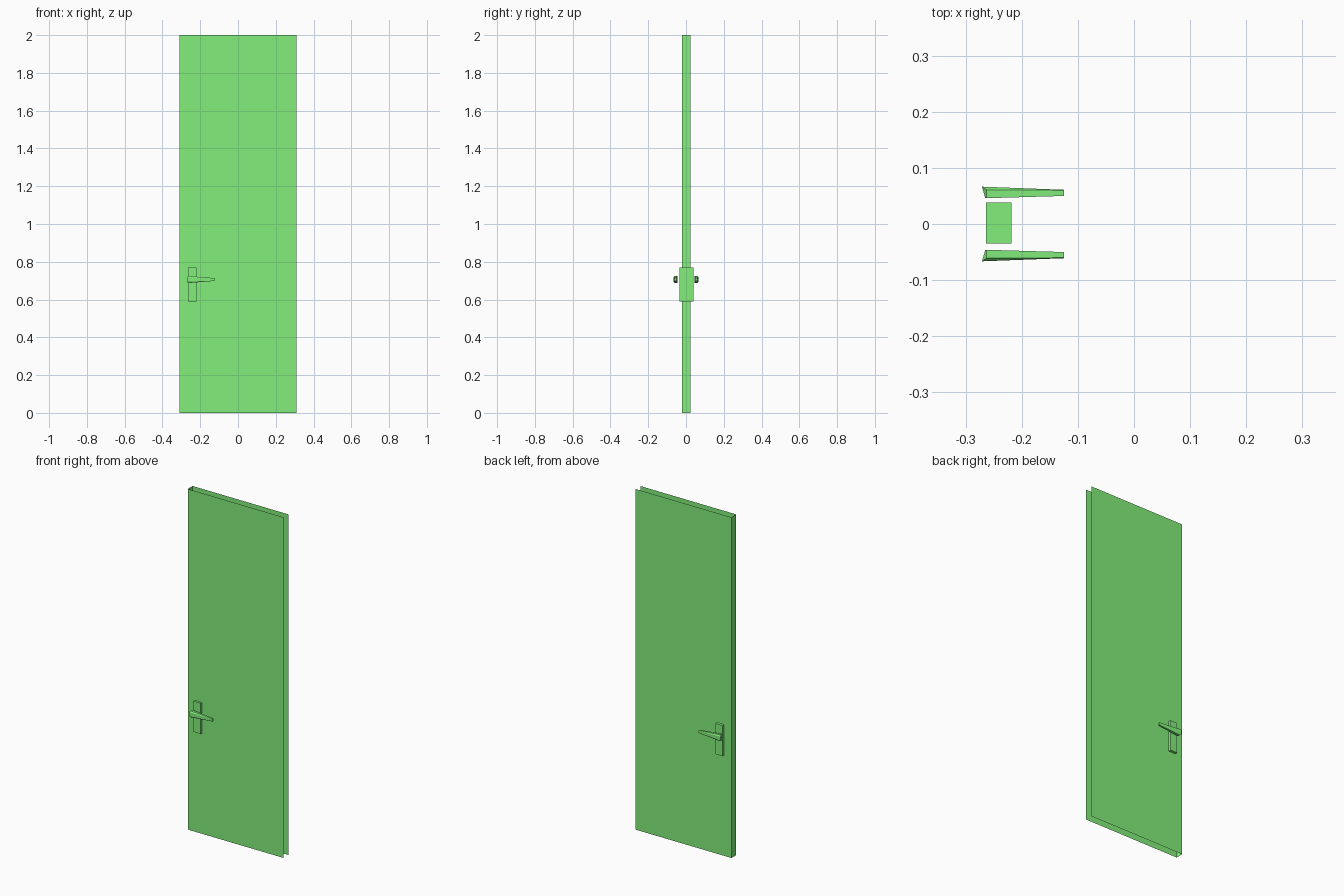
import bpy, bmesh

if "Cube" in bpy.data.objects:
    bpy.data.objects.remove(bpy.data.objects["Cube"])

# one green finish for every part
green = bpy.data.materials.new("green_paint")
green.diffuse_color = (0.225, 0.86, 0.20, 1)
green.use_nodes = True
green.node_tree.nodes["Principled BSDF"].inputs["Base Color"].default_value = green.diffuse_color

def make(name, verts, faces, closed=True):
    me = bpy.data.meshes.new(name)
    me.from_pydata(verts, [], faces)
    if closed:
        bm = bmesh.new()
        bm.from_mesh(me)
        bmesh.ops.recalc_face_normals(bm, faces=bm.faces)
        bm.to_mesh(me)
        bm.free()
    me.materials.append(green)
    ob = bpy.data.objects.new(name, me)
    bpy.context.collection.objects.link(ob)
    return ob

# door leaf: front, latch edge and back sheets; open at top, bottom and hinge side
W, T, H = 0.311, 0.0225, 2.0
path = [(W, T), (-W, T), (-W, -T), (W, -T)]
verts = [(x, y + 0.0005, z) for z in (0, H) for x, y in path]
make("door_panel", verts, [(i, i + 1, i + 5, i + 4) for i in range(3)], closed=False)

# lock plate: one block passing through the leaf
bpy.ops.mesh.primitive_cube_add(size=1, location=(-0.241, 0.002, 0.681))
plate = bpy.context.object
plate.name = "lock_plate"
plate.scale = (0.045, 0.073, 0.18)
bpy.ops.object.transform_apply(location=False, rotation=False, scale=True)
plate.data.materials.append(green)

# tapered lever handles, one on each side, with chamfered edges and a slanted end
ZC = 0.706
def section(x_edge, x_in, x_out, y_in, y_mid, y_out, h, h_out, s):
    half = [(x_in, y_in, h_out), (x_edge, y_in, h), (x_edge, y_mid, h), (x_out, y_out, h_out)]
    pts = half + [(x, y, -z) for x, y, z in reversed(half)]
    return [(x, y * s, ZC + z) for x, y, z in pts]

for name, s in (("handle_back", 1), ("handle_front", -1)):
    v = section(-0.263, -0.265, -0.271, 0.046, 0.061, 0.0665, 0.0185, 0.011, s)
    v += section(-0.125, -0.125, -0.125, 0.050, 0.060, 0.061, 0.0075, 0.006, s)
    f = [(i, (i + 1) % 8, (i + 1) % 8 + 8, i + 8) for i in range(8)]
    f += [(0, 1, 2, 3), (0, 3, 4, 7), (4, 5, 6, 7), tuple(range(8, 16))]
    make(name, v, f)
